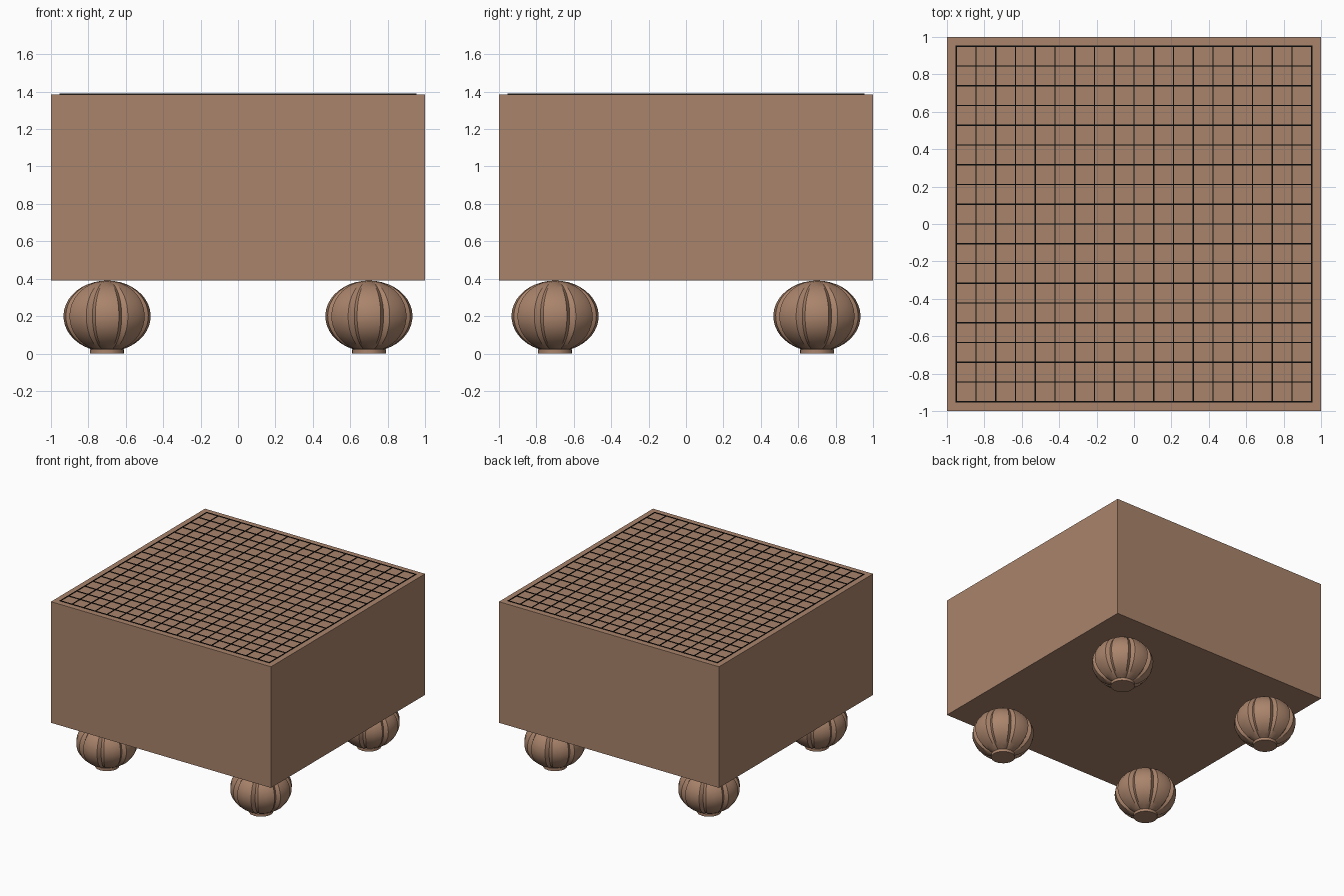
import bpy, bmesh, math

if "Cube" in bpy.data.objects:
    bpy.data.objects.remove(bpy.data.objects["Cube"])


def material(name, rgb):
    m = bpy.data.materials.new(name)
    m.diffuse_color = (*rgb, 1)
    m.use_nodes = True
    m.node_tree.nodes["Principled BSDF"].inputs["Base Color"].default_value = m.diffuse_color
    return m


BROWN = material("warm brown", (0.40, 0.23, 0.148))
BLACK = material("black", (0.003, 0.003, 0.003))


def finish(bm, name, mat, loc=(0, 0, 0), smooth=False):
    bmesh.ops.recalc_face_normals(bm, faces=bm.faces)
    me = bpy.data.meshes.new(name)
    bm.to_mesh(me)
    bm.free()
    me.materials.append(mat)
    ob = bpy.data.objects.new(name, me)
    ob.location = loc
    bpy.context.collection.objects.link(ob)
    if smooth:
        bpy.ops.object.select_all(action='DESELECT')
        ob.select_set(True)
        bpy.context.view_layer.objects.active = ob
        bpy.ops.object.shade_smooth_by_angle(angle=math.radians(25))
    return ob


def add_box(bm, center, size):
    verts = bmesh.ops.create_cube(bm, size=1)["verts"]
    bmesh.ops.scale(bm, vec=size, verts=verts)
    bmesh.ops.translate(bm, vec=center, verts=verts)


# Upholstered block
bm = bmesh.new()
add_box(bm, (0, 0, 0.8875), (2, 2, 0.995))
finish(bm, "seat_block", BROWN)

# Fine stitched grid on the top: 18 x 18 cells
bm = bmesh.new()
half, cells, w = 0.95, 18, 0.007
for i in range(cells + 1):
    p = -half + 2 * half * i / cells
    add_box(bm, (p, 0, 1.386), (w, 2 * half + w, 0.006))
    add_box(bm, (0, p, 1.386), (2 * half + w, w, 0.006))
finish(bm, "top_grid", BLACK)


# Fluted bun feet: eight lobes separated by narrow valleys
def foot(name, x, y):
    section = []
    for k in range(8):
        for off, s in ((-22.5, 0.88), (-16, 0.985), (0, 1.0), (16, 0.985)):
            section.append((math.radians(k * 45 + off), s))
    profile = [(0.09, 0.0), (0.09, 0.022)]
    for j in range(19):
        t = math.radians(-68 + 158 * j / 18)
        profile.append((max(0.233 * math.cos(t), 0.004), 0.2 + 0.19 * math.sin(t)))
    bm = bmesh.new()
    rings = []
    for i, (r, z) in enumerate(profile):
        rings.append([bm.verts.new((r * (s if i > 1 else 1) * math.cos(a),
                                    r * (s if i > 1 else 1) * math.sin(a), z))
                      for a, s in section])
    n = len(section)
    for lo, hi in zip(rings, rings[1:]):
        for k in range(n):
            bm.faces.new((lo[k], lo[(k + 1) % n], hi[(k + 1) % n], hi[k]))
    bm.faces.new(rings[0][::-1])
    bm.faces.new(rings[-1])
    finish(bm, name, BROWN, (x, y, 0), True)


for side, x in (("left", -0.7), ("right", 0.7)):
    for end, y in (("front", -0.7), ("back", 0.7)):
        foot(f"{end}_{side}_foot", x, y)
